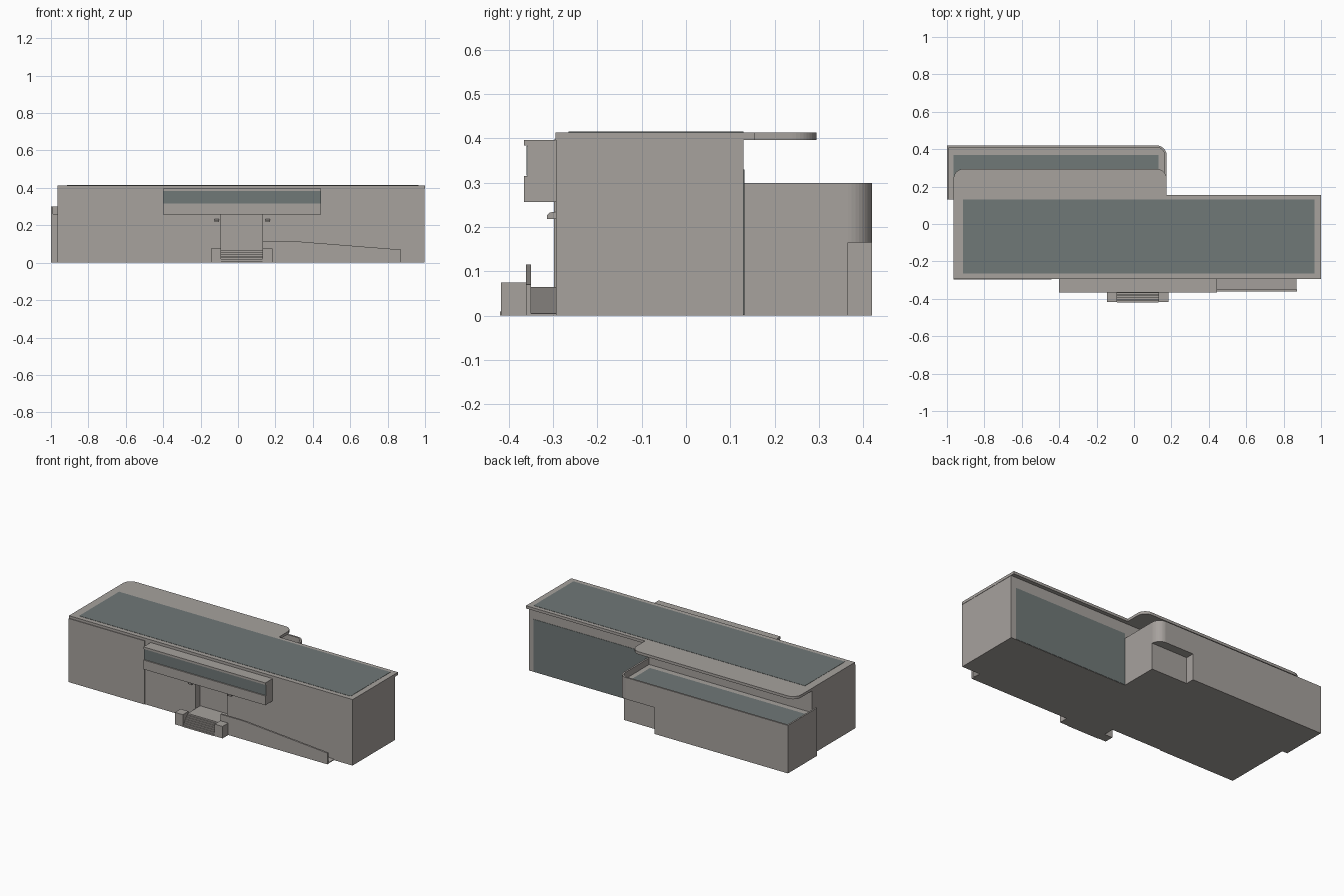
import bpy, bmesh, math

if "Cube" in bpy.data.objects:
    bpy.data.objects.remove(bpy.data.objects["Cube"])


def material(name, rgb):
    m = bpy.data.materials.new(name)
    m.diffuse_color = (*rgb, 1)
    m.use_nodes = True
    m.node_tree.nodes["Principled BSDF"].inputs["Base Color"].default_value = m.diffuse_color
    return m


WALL = material("warm_grey_wall", (0.385, 0.36, 0.34))
GLASS = material("slate_glass", (0.16, 0.188, 0.185))


def prism(name, pts, axis, lo, hi, mat=WALL):
    """Extrude a 2D profile along an axis."""
    place = {"x": lambda a, b, t: (t, a, b),
             "y": lambda a, b, t: (a, t, b),
             "z": lambda a, b, t: (a, b, t)}[axis]
    bm = bmesh.new()
    rings = [[bm.verts.new(place(a, b, t)) for a, b in pts] for t in (lo, hi)]
    bm.faces.new(rings[0])
    bm.faces.new(rings[1])
    n = len(pts)
    for i in range(n):
        j = (i + 1) % n
        bm.faces.new((rings[0][i], rings[0][j], rings[1][j], rings[1][i]))
    bmesh.ops.recalc_face_normals(bm, faces=bm.faces)
    me = bpy.data.meshes.new(name)
    bm.to_mesh(me)
    bm.free()
    me.materials.append(mat)
    ob = bpy.data.objects.new(name, me)
    bpy.context.collection.objects.link(ob)
    return ob


def box(name, x, y, z, mat=WALL):
    pts = [(x[0], y[0]), (x[1], y[0]), (x[1], y[1]), (x[0], y[1])]
    return prism(name, pts, "z", z[0], z[1], mat)


def arc(cx, cy, r, start, end, n=10):
    return [(cx + r * math.cos(math.radians(start + (end - start) * i / n)),
             cy + r * math.sin(math.radians(start + (end - start) * i / n)))
            for i in range(n + 1)]


def cut(target, cutter):
    """Subtract the cutter and discard it."""
    mod = target.modifiers.new("cut", "BOOLEAN")
    mod.operation = "DIFFERENCE"
    mod.solver = "EXACT"
    mod.object = cutter
    cutter.hide_render = True
    bpy.context.view_layer.objects.active = target
    bpy.ops.object.modifier_apply(modifier=mod.name)
    bpy.data.objects.remove(cutter)


# Main hall with the entrance recess, and the slightly raised left facade
hall = box("main_hall", (-0.965, 0.998), (-0.293, 0.13), (0, 0.398))
cut(hall, box("door_cutter", (-0.09, 0.13), (-0.4, -0.245), (0.065, 0.257)))
box("left_facade", (-0.965, -0.44), (-0.298, -0.292), (0, 0.398))

# Roof slab with rounded overhang at the rear
roof = [(-0.965, -0.294), (1.0, -0.294), (1.0, 0.155), (0.175, 0.155)]
roof += arc(0.12, 0.24, 0.055, 0, 90) + arc(-0.91, 0.24, 0.055, 90, 180)
prism("roof_slab", roof, "z", 0.397, 0.414)
box("roof_panel", (-0.915, 0.965), (-0.265, 0.13), (0.41, 0.4155), GLASS)

# Rear window wall
box("rear_window", (0.175, 0.965), (0.127, 0.132), (0.002, 0.33), GLASS)

# Rear annex: rounded corner, sunken roof with parapet, corner undercut
annex = prism("rear_annex", [(-1, 0.13), (0.175, 0.13)]
              + arc(0.12, 0.365, 0.055, 0, 90) + [(-1, 0.42)], "z", 0, 0.30)
cut(annex, prism("annex_roof_cutter", [(-0.99, 0.1), (0.164, 0.1)]
                 + arc(0.12, 0.365, 0.044, 0, 90) + [(-0.99, 0.409)],
                 "z", 0.26, 0.35))
cut(annex, box("undercut_cutter", (-0.075, 0.3), (0.365, 0.5), (-0.1, 0.165)))
box("annex_roof_panel", (-0.965, 0.13), (0.17, 0.37), (0.257, 0.2625), GLASS)

# Projecting window bay over the entrance
bay = [(-0.292, 0.257), (-0.365, 0.257), (-0.365, 0.315), (-0.358, 0.315),
       (-0.358, 0.384), (-0.365, 0.384), (-0.365, 0.397), (-0.292, 0.397)]
prism("window_bay", bay, "x", -0.40, 0.445)
box("bay_window", (-0.399, 0.444), (-0.3595, -0.356), (0.316, 0.383), GLASS)

# Entrance landing, steps and side blocks
box("landing", (-0.09, 0.13), (-0.36, -0.292), (0, 0.065))
STEPS = 7
for i in range(STEPS):
    box(f"step_{i + 1}", (-0.09, 0.13),
        (-0.42 + 0.06 * i / STEPS, -0.358), (0, 0.065 * (i + 1) / STEPS))
for side, x in (("left", -0.145), ("right", 0.13)):
    box(f"{side}_step_block", (x, x + 0.055), (-0.417, -0.36), (0, 0.075))

# Access ramp and its sloping outer wall
prism("ramp", [(0.13, 0), (0.87, 0), (0.87, 0.005), (0.29, 0.065), (0.13, 0.065)],
      "y", -0.352, -0.292)
prism("ramp_wall", [(0.13, 0), (0.872, 0), (0.872, 0.07), (0.29, 0.116), (0.13, 0.116)],
      "y", -0.361, -0.35)

# Hooded lamps either side of the entrance
hood = [(-0.292, 0.218), (-0.314, 0.218), (-0.314, 0.226), (-0.307, 0.233), (-0.292, 0.235)]
for side, x in (("left", -0.113), ("right", 0.158)):
    prism(f"{side}_lamp", hood, "x", x - 0.012, x + 0.012)
